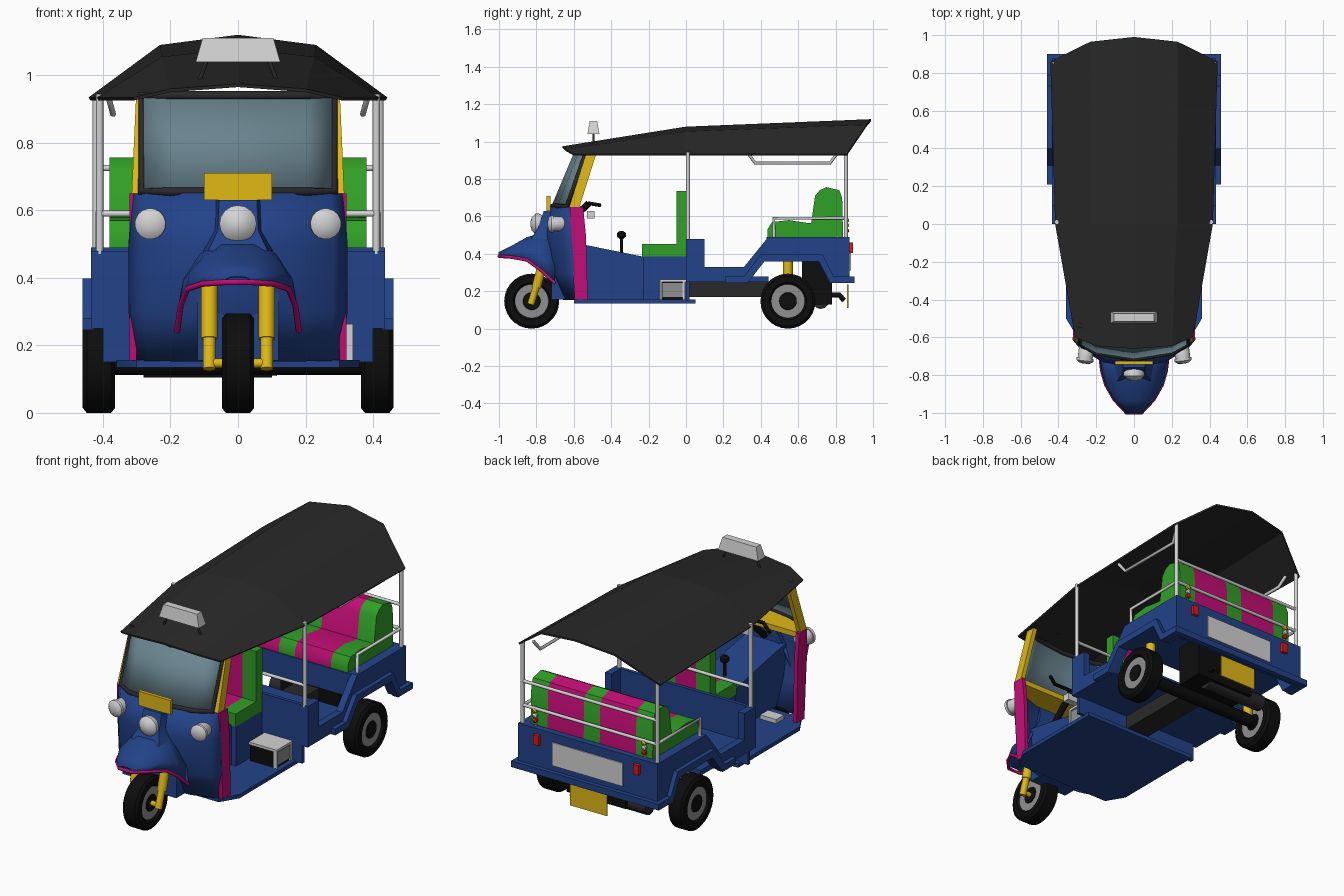
import bpy, bmesh, math
from mathutils import Vector

if "Cube" in bpy.data.objects:
    bpy.data.objects.remove(bpy.data.objects["Cube"])


def material(name, *rgb):
    mat = bpy.data.materials.new(name)
    mat.use_nodes = True
    mat.diffuse_color = (*rgb, 1)
    mat.node_tree.nodes["Principled BSDF"].inputs["Base Color"].default_value = (*rgb, 1)
    return mat


blue = material("body blue", .016, .055, .25)
magenta = material("magenta", .55, .004, .18)
yellow = material("yellow", .75, .48, .007)
green = material("seat green", .03, .35, .02)
black = material("canopy black", .022, .022, .022)
rubber = material("tyre black", .004, .004, .004)
silver = material("silver", .65, .65, .65)
grey = material("grey", .28, .28, .28)
glass = material("tinted glass", .14, .23, .27)
red = material("red", .75, .01, .005)


def build(name, verts, faces, mats, indices=None, smooth=True):
    mesh = bpy.data.meshes.new(name)
    mesh.from_pydata([tuple(v) for v in verts], [], faces)
    for mat in mats:
        mesh.materials.append(mat)
    if indices:
        mesh.polygons.foreach_set("material_index", indices)
    bm = bmesh.new()
    bm.from_mesh(mesh)
    bmesh.ops.recalc_face_normals(bm, faces=bm.faces)
    bm.to_mesh(mesh)
    bm.free()
    obj = bpy.data.objects.new(name, mesh)
    bpy.context.collection.objects.link(obj)
    if smooth:
        bpy.ops.object.select_all(action="DESELECT")
        obj.select_set(True)
        bpy.context.view_layer.objects.active = obj
        bpy.ops.object.shade_smooth_by_angle(angle=math.radians(35))
    return obj


def loft(name, rows, mats, closed=False, indices=None, smooth=True, thickness=0):
    """Skin equal rows of points; closed rows also get end caps."""
    n = len(rows[0])
    faces, slots = [], []
    for i in range(len(rows) - 1):
        for j in range(n if closed else n - 1):
            k = (j + 1) % n
            faces.append((i * n + j, i * n + k, (i + 1) * n + k, (i + 1) * n + j))
            slots.append(indices[i] if indices else 0)
    if closed:
        faces += [tuple(range(n)), tuple((len(rows) - 1) * n + j for j in range(n))]
        slots += [slots[0], slots[-1]]
    obj = build(name, [p for row in rows for p in row], faces, mats, slots, smooth)
    if thickness:
        solid = obj.modifiers.new("thickness", "SOLIDIFY")
        solid.thickness = thickness
        solid.offset = 0
    return obj


def prism(name, profile, x_cuts, mats, indices=None):
    """Extrude a (y, z) profile along x, with optional colour stripes."""
    rows = [[(x, y, z) for y, z in profile] for x in x_cuts]
    return loft(name, rows, mats, True, indices)


def box(name, x, y, z, mat):
    return prism(name, [(y[0], z[0]), (y[1], z[0]), (y[1], z[1]), (y[0], z[1])], x, [mat])


def lathe(name, origin, axis, profile, mats, indices=None, sides=24):
    """Revolve (radius, distance) pairs round an axis."""
    turn = Vector((0, 0, 1)).rotation_difference(Vector(axis))
    rows = [[Vector(origin) + turn @ Vector((r * math.cos(a), r * math.sin(a), t))
             for a in (math.tau * k / sides for k in range(sides))] for r, t in profile]
    return loft(name, rows, mats, True, indices)


def rod(name, start, end, radius, mat, sides=12):
    axis = Vector(end) - Vector(start)
    return lathe(name, start, axis, [(radius, 0), (radius, axis.length)], [mat], sides=sides)


def tube(name, points, radius, mat, cyclic=False):
    curve = bpy.data.curves.new(name, "CURVE")
    curve.dimensions = "3D"
    curve.bevel_depth = radius
    curve.bevel_resolution = 2
    curve.use_fill_caps = True
    spline = curve.splines.new("POLY")
    spline.points.add(len(points) - 1)
    for point, co in zip(spline.points, points):
        point.co = (*co, 1)
    spline.use_cyclic_u = cyclic
    curve.materials.append(mat)
    obj = bpy.data.objects.new(name, curve)
    bpy.context.collection.objects.link(obj)


def mirrored(half):
    """Complete a row that runs from the outside to the middle."""
    return half + [(-x, y, z) for x, y, z in reversed(half) if x > 0]


# Canopy
loft("canopy", [mirrored(row) for row in (
    [(.31, -.6, .93), (.2, -.645, .955), (0, -.66, .97)],
    [(.415, 0, .93), (.225, 0, 1.05), (0, 0, 1.075)],
    [(.44, .86, .93), (.23, .965, 1.085), (0, .99, 1.115)])], [black], smooth=False, thickness=.01)

# Roof sign
loft("roof_sign", [[(sx * w, -.495 + sy * d, z) for sx, sy in ((-1, -1), (1, -1), (1, 1), (-1, 1))]
                   for w, d, z in ((.125, .032, 1.04), (.105, .02, 1.11))], [silver], True)
for s in (-1, 1):
    rod("sign_leg", (s * .12, -.495, .97), (s * .09, -.495, 1.05), .006, black)

# Cab nose and windshield
loft("cab_front", [mirrored([(w, side, z), (w * .87, side * .65 + mid * .35, z),
                             (w * .5, side * .2 + mid * .8, z), (0, mid, z)])
                   for w, side, mid, z in ((.31, -.61, -.72, .65), (.32, -.61, -.755, .5),
                                           (.32, -.595, -.725, .3), (.305, -.575, -.65, .155))],
     [blue], thickness=.012)
screen = [mirrored([(.285, side, z), (.2, side * .4 + mid * .6, z), (0, mid, z)])
          for side, mid, z in ((-.635, -.715, .655), (-.535, -.595, .94))]
loft("windshield", screen, [glass], thickness=.008)
tube("windshield_frame", screen[0] + screen[1][::-1], .013, black, True)
loft("dashboard", [[(x, y, z) for x, y in ((-.295, -.56), (.295, -.56), (.27, -.64), (.1, -.7),
                                           (-.1, -.7), (-.27, -.64))] for z in (.62, .65)], [yellow], True)
box("front_plate", (-.1, .1), (-.745, -.725), (.63, .71), yellow)

# Front fender, its trim and the lamp column
arches = ((-1, .04, .405, .39), (-.93, .105, .44, .385), (-.85, .15, .485, .37),
          (-.78, .17, .505, .32), (-.7, .18, .505, .245))
loft("front_fender", [mirrored([(w, y, low), (w * .93, y, low * .6 + top * .4),
                                (w * .65, y, low * .2 + top * .8), (w * .3, y, top), (0, y, top)])
                      for y, w, top, low in arches], [blue], thickness=.008)
rim = [(w, y, low - .003) for y, w, top, low in arches]
tube("fender_trim", rim[::-1] + [(-x, y, z) for x, y, z in rim], .009, magenta)
loft("lamp_column", [[(-w, -.7, z), (-w * .8, y, z), (w * .8, y, z), (w, -.7, z)]
                     for w, y, z in ((.11, -.83, .48), (.075, -.79, .54), (.07, -.76, .63))], [blue], True)
lathe("headlight", (0, -.76, .56), (0, -1, 0),
      [(.04, 0), (.055, .025), (.055, .045), (.035, .065), (.008, .072)], [silver], sides=16)

for s in (-1, 1):
    # Cab sides
    lathe("side_lamp", (s * .25, -.64, .56), (s * .12, -1, 0),
          [(.03, 0), (.04, .015), (.04, .07), (.046, .07), (.046, .085), (.03, .097), (.008, .1)],
          [silver], sides=16)
    prism("door_edge", [(-.62, .65), (-.55, .65), (-.535, .5), (-.525, .155), (-.595, .155), (-.61, .4)],
          (s * .3, s * .322), [magenta])
    loft("windshield_pillar", [[(s * x, y, z) for x, y in ((w, a), (w, a + .055), (w - .025, a + .055), (w - .025, a))]
                               for w, a, z in ((.315, -.625, .65), (.302, -.535, .935))], [yellow], True)
    # Fork
    rod("fork_upper", (s * .085, -.755, .39), (s * .085, -.8, .22), .025, yellow)
    rod("fork_lower", (s * .085, -.795, .24), (s * .085, -.83, .13), .019, yellow)
    # Passenger body sides and flares
    prism("rear_side", [(0, .25), (0, .48), (.1, .48), (.1, .33), (.31, .33), (.44, .49), (.87, .49),
                        (.87, .25), (.77, .25), (.71, .36), (.42, .36), (.33, .25)], (s * .395, s * .435), [blue])
    prism("wheel_flare", [(.21, .245), (.33, .245), (.42, .36), (.71, .36), (.77, .245), (.9, .245),
                          (.9, .28), (.79, .28), (.73, .398), (.4, .398), (.31, .28), (.21, .28)],
          (s * .425, s * .46), [blue])
    # Posts, rails and grab handles
    rod("front_post", (s * .41, .01, .47), (s * .41, .01, .945), .011, silver)
    rod("rear_post", (s * .42, .855, .48), (s * .42, .855, .945), .011, silver)
    tube("side_rail", [(s * .415, .47, .49), (s * .415, .47, .59), (s * .415, .855, .59)], .009, silver)
    tube("grab_handle", [(s * .385, .33, .94), (s * .37, .37, .885), (s * .37, .77, .885),
                         (s * .385, .81, .94)], .009, silver)
    # Rear lamps and suspension
    box("tail_lamp", (s * .295, s * .33), (.87, .893), (.405, .46), red)
    for z, mat in ((.58, yellow), (.552, silver), (.524, red)):
        lathe("signal_lamp", (s * .34, .85, z), (0, 1, 0), [(.013, 0), (.013, .015), (.005, .022)], [mat], sides=10)
    rod("lamp_bracket", (s * .34, .85, .48), (s * .34, .85, .6), .005, silver, 8)
    rod("rear_shock", (s * .34, .545, .15), (s * .34, .545, .37), .026, yellow)

# Wheels
tread = [(.012, .04), (.045, .04), (.047, .036), (.09, .036), (.1, .048), (.132, .048), (.147, .036)]
tread += [(r, -t) for r, t in reversed(tread)]
paint = [0, 0, 1, 0, 0, 0, 0, 0, 0, 0, 1, 0, 0]
for name, x, y in (("front_wheel", 0, -.825), ("rear_wheel", .412, .545), ("rear_wheel", -.412, .545)):
    lathe(name, (x, y, .147), (1, 0, 0), tread, [rubber, grey], paint, 28)
rod("front_axle", (-.09, -.825, .147), (.09, -.825, .147), .014, yellow)
rod("rear_axle", (-.38, .545, .147), (.38, .545, .147), .035, rubber)

# Floors, bulkhead and rear bodywork
loft("cab_floor", [[(x, y, z) for x, y in ((-.3, -.6), (.3, -.6), (.36, -.5), (.36, .05), (-.36, .05), (-.36, -.5))]
                   for z in (.135, .157)], [blue], True)
box("bulkhead", (-.4, .4), (0, .02), (.15, .48), blue)
box("passenger_floor", (-.4, .4), (0, .44), (.25, .28), blue)
box("seat_platform", (-.4, .4), (.43, .87), (.36, .49), blue)
box("rear_panel", (-.435, .435), (.85, .875), (.25, .49), blue)
box("rear_lip", (-.45, .45), (.87, .9), (.245, .28), blue)
box("rear_badge_panel", (-.22, .22), (.873, .881), (.31, .44), silver)
box("rear_plate", (-.115, .115), (.862, .87), (.11, .235), yellow)

# Driver seat, tunnel and controls
prism("tunnel", [(-.72, .155), (-.72, .48), (-.55, .45), (-.23, .385), (-.23, .155)], (-.12, .12), [blue])
box("seat_base", (-.15, .15), (-.23, 0), (.155, .385), blue)
for name, y, z in (("driver_cushion", (-.235, 0), (.38, .452)), ("driver_backrest", (-.052, .002), (.38, .735))):
    prism(name, [(y[0], z[0]), (y[1], z[0]), (y[1], z[1]), (y[0], z[1])],
          (-.15, -.065, .065, .15), [green, magenta], [0, 1, 0])
rod("gear_lever", (0, -.345, .4), (0, -.345, .5), .009, rubber)
lathe("gear_knob", (0, -.345, .48), (0, 0, 1), [(.01, 0), (.024, .012), (.024, .03), (.01, .042)], [rubber])
tube("handlebar", [(-.2, -.46, .66), (-.12, -.52, .67), (.12, -.52, .67), (.2, -.46, .66)], .01, rubber)
rod("steering_column", (0, -.52, .67), (0, -.7, .5), .018, rubber)
box("instrument", (-.05, .05), (-.53, -.49), (.59, .63), silver)
box("pedal", (-.24, -.14), (-.53, -.46), (.155, .18), silver)

# Battery box
box("battery_box", (.17, .33), (-.135, -.005), (.157, .255), rubber)
box("battery_lid", (.165, .34), (-.14, 0), (.25, .263), silver)
box("battery_side", (.33, .336), (-.125, -.015), (.17, .245), grey)
for y in (-.134, -.012):
    box("battery_corner", (.32, .34), (y - .006, y + .006), (.157, .255), silver)

# Passenger bench
stripes = (-.38, -.275, -.05, .05, .275, .38)
prism("bench_cushion", [(.435, .49), (.435, .53), (.46, .57), (.55, .58), (.65, .565), (.8, .56), (.8, .49)],
      stripes, [green, magenta], [0, 1, 0, 1, 0])
prism("bench_backrest", [(.66, .5), (.69, .71), (.715, .74), (.75, .757), (.82, .74), (.835, .7), (.84, .49)],
      stripes, [green, magenta], [0, 1, 0, 1, 0])

# Cross rails
for y, z in ((.01, .59), (.855, .59), (.855, .725)):
    rod("cross_rail", (-.415, y, z), (.415, y, z), .009, silver)

# Engine and exhaust
box("engine", (-.17, .2), (.62, .78), (.13, .36), rubber)
rod("silencer", (-.28, .72, .15), (.1, .72, .15), .045, black)
tube("exhaust_pipe", [(.12, .72, .18), (.12, .82, .18), (.12, .845, .15)], .014, rubber)
box("drive_shaft_cover", (-.07, .07), (.02, .62), (.17, .25), black)
